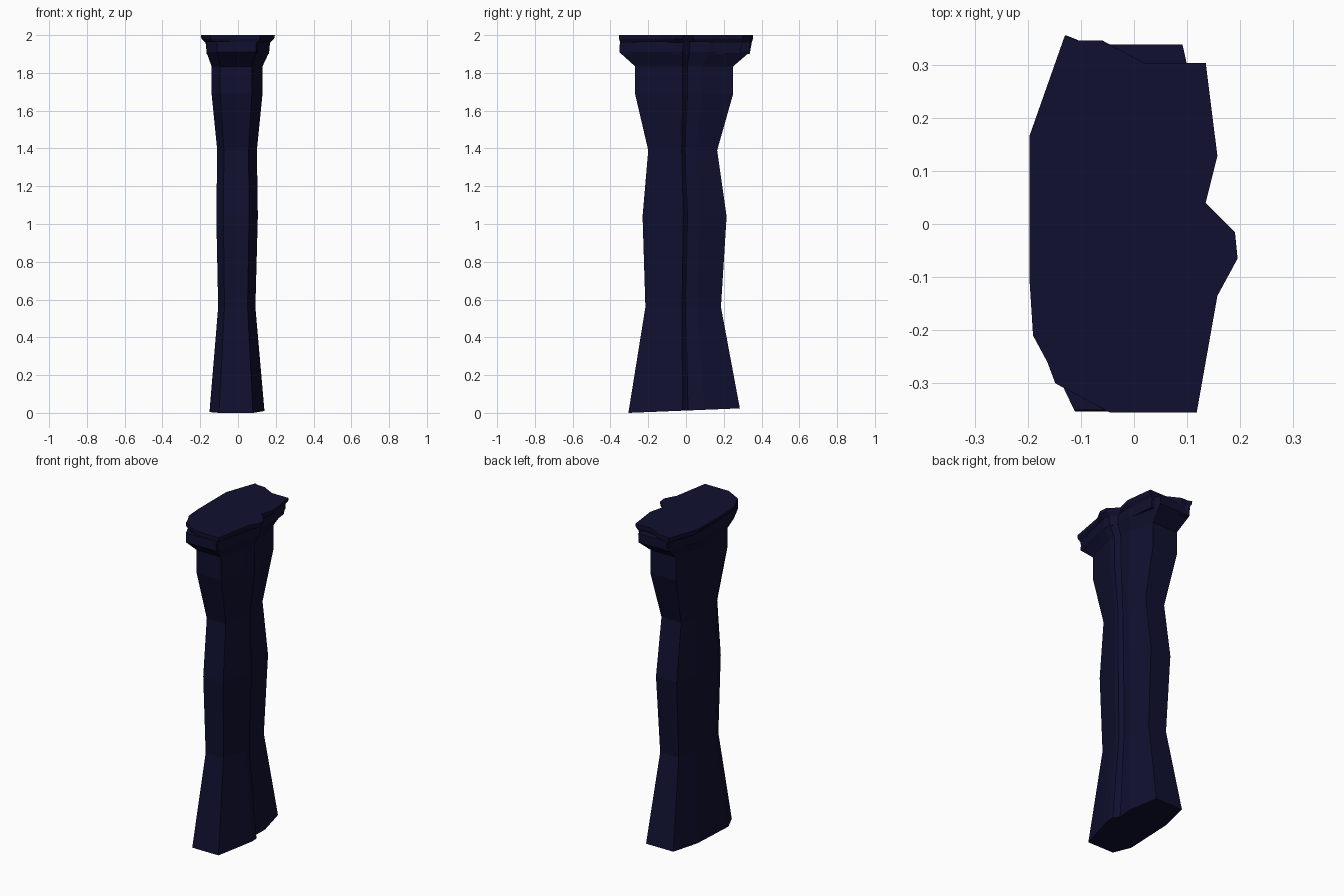
import bpy, bmesh

cube = bpy.data.objects.get("Cube")
if cube:
    bpy.data.objects.remove(cube, do_unlink=True)

# Single dark stone colour
stone = bpy.data.materials.new("dark_navy_stone")
color = (0.005, 0.005, 0.029, 1)
stone.use_nodes = True
stone.diffuse_color = color
bsdf = stone.node_tree.nodes["Principled BSDF"]
bsdf.inputs["Base Color"].default_value = color
bsdf.inputs["Roughness"].default_value = 0.8


def loft(name, rings):
    """Skin a stack of matching outlines and cap both ends."""
    bm = bmesh.new()
    loops = [[bm.verts.new(p) for p in ring] for ring in rings]
    n = len(loops[0])
    for low, high in zip(loops, loops[1:]):
        for i in range(n):
            j = (i + 1) % n
            bm.faces.new((low[i], low[j], high[j], high[i]))
    bm.faces.new(loops[0][::-1])
    bm.faces.new(loops[-1])
    bmesh.ops.recalc_face_normals(bm, faces=bm.faces)
    mesh = bpy.data.meshes.new(name)
    bm.to_mesh(mesh)
    bm.free()
    mesh.materials.append(stone)
    obj = bpy.data.objects.new(name, mesh)
    bpy.context.collection.objects.link(obj)
    return obj


# Irregular shaft section in unit bounds, with a stepped ridge on its left side
section = [(-.66, -1), (.58, -1), (.88, -.42), (1, -.17), (1, -.03), (.8, .07),
           (.84, .37), (.55, 1), (-.74, 1), (-1, .38), (-1, -.65)]


def section_ring(z, x0, x1, y0, y1, tilt=0):
    cx, cy, hx, hy = (x0 + x1) / 2, (y0 + y1) / 2, (x1 - x0) / 2, (y1 - y0) / 2
    return [(cx + u * hx, cy + v * hy, z + tilt * v) for u, v in section]


# Shaft: flared, slightly tilted foot, swollen middle, wider neck
loft("column_shaft", [
    section_ring(.012, -.15, .14, -.305, .285, .012),
    section_ring(.56, -.105, .092, -.215, .185),
    section_ring(1.04, -.115, .105, -.23, .215),
    section_ring(1.39, -.11, .10, -.20, .165),
    section_ring(1.69, -.14, .13, -.27, .25),
    section_ring(1.84, -.14, .13, -.27, .25),
])

# Capital: flare spreading out under the slab
loft("capital_flare", [
    section_ring(1.835, -.14, .13, -.27, .25),
    section_ring(1.91, -.167, .165, -.353, .338),
    section_ring(1.965, -.17, .167, -.35, .338),
])

# Top slab: chipped outline with a moulded lower edge
slab = [(-.13, .355), (-.197, .165), (-.197, -.10), (-.19, -.21), (-.163, -.26),
        (-.148, -.30), (-.045, -.355), (.118, -.355), (.157, -.135), (.195, -.065),
        (.19, -.015), (.135, .04), (.157, .128), (.135, .303), (.02, .303),
        (-.06, .345), (-.105, .345)]
loft("capital_slab", [[(x * sx, y * sy, z) for x, y in slab] for z, sx, sy in
                      ((1.90, .84, .95), (1.96, .87, .98), (1.98, .98, 1), (2.0, 1, 1))])
